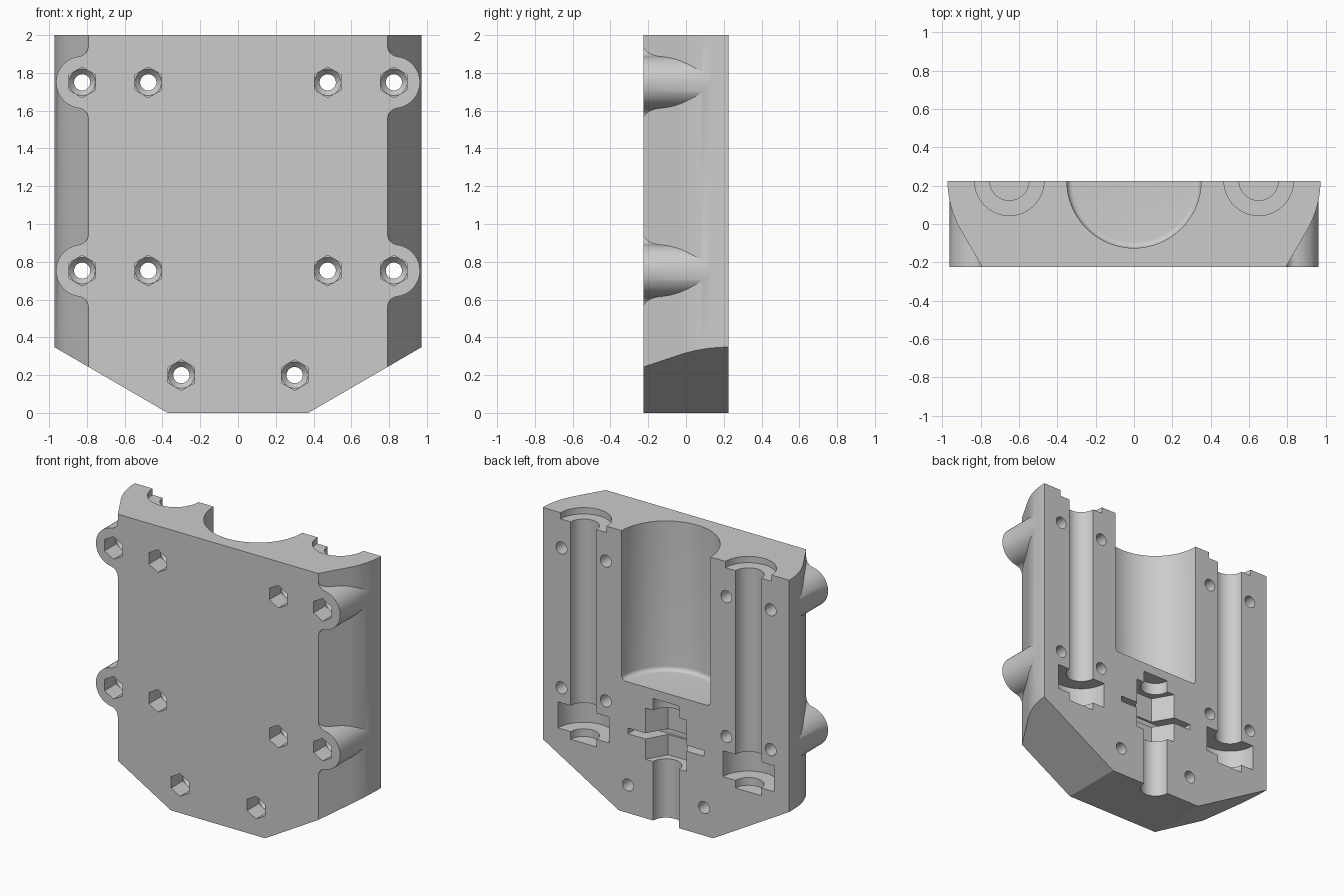
import bpy, bmesh, math

if "Cube" in bpy.data.objects:
    bpy.data.objects.remove(bpy.data.objects["Cube"])

F, B = -0.225, 0.225      # front and back planes
grey = bpy.data.materials.new("light grey")
grey.diffuse_color = (0.6, 0.6, 0.6, 1)
grey.use_nodes = True
grey.node_tree.nodes["Principled BSDF"].inputs["Base Color"].default_value = grey.diffuse_color


def loft(name, rings, axis):
    """Solid through rings [(points, height)], stacked along z or y."""
    bm = bmesh.new()
    loops = []
    for pts, h in rings:
        loops.append([bm.verts.new((u, v, h) if axis == 'z' else (u, h, v)) for u, v in pts])
    n = len(loops[0])
    for a, b in zip(loops, loops[1:]):
        for i in range(n):
            j = (i + 1) % n
            bm.faces.new((a[i], a[j], b[j], b[i]))
    bm.faces.new(loops[0])
    bm.faces.new(loops[-1])
    bmesh.ops.recalc_face_normals(bm, faces=bm.faces)
    me = bpy.data.meshes.new(name)
    bm.to_mesh(me)
    bm.free()
    ob = bpy.data.objects.new(name, me)
    bpy.context.collection.objects.link(ob)
    me.materials.append(grey)
    return ob


def circle(cx, cy, r, n=64, turn=0.0):
    return [(cx + r * math.cos(turn + 2 * math.pi * i / n),
             cy + r * math.sin(turn + 2 * math.pi * i / n)) for i in range(n)]


def prism(name, pts, a, b, axis):
    return loft(name, [(pts, a), (pts, b)], axis)


def arc(cx, cy, r, a0, a1, n):
    return [(cx + r * math.cos(a0 + (a1 - a0) * i / n),
             cy + r * math.sin(a0 + (a1 - a0) * i / n)) for i in range(n + 1)]


# Body: cross-section with sloped and rounded flanks
right = [(0.791, F)] + arc(0.462, B, 0.51, -math.pi / 6, 0, 16)
section = right + [(-x, y) for x, y in reversed(right)]
body = prism("shell_half", section, 0, 2, 'z')


def combine(tool, op):
    m = body.modifiers.new("op", 'BOOLEAN')
    m.operation, m.object, m.solver = op, tool, 'EXACT'
    dg = bpy.context.evaluated_depsgraph_get()
    me = bpy.data.meshes.new_from_object(body.evaluated_get(dg))
    body.modifiers.clear()
    body.data = me
    bpy.data.objects.remove(tool)


def cut(tool):
    combine(tool, 'DIFFERENCE')


# Angled lower corners
outline = [(-0.372, 0), (0.372, 0), (0.972, 0.348), (1.2, 0.482), (1.2, 2.2),
           (-1.2, 2.2), (-1.2, 0.482), (-0.972, 0.348)]
for s in (-1, 1):
    cut(prism("corner", [(s * 0.372, 0), (s * 1.2, 0.48024), (s * 1.2, -0.2), (s * 0.372, -0.2)],
              -0.5, 0.5, 'y'))

# Screw bosses blended into the flanks
R, fr, bx, ex = 0.138, 0.06, 0.825, 0.791
dx = ex + fr - bx
dz = math.sqrt((R + fr) ** 2 - dx ** 2)
t = math.atan2(dz, dx)
upper = [(0.72, dz)] + arc(ex + fr, dz, fr, math.pi, math.pi + t, 10)
edge = upper + arc(bx, 0, R, t, -t, 32)[1:-1] + [(x, -z) for x, z in reversed(upper)]
for s in (-1, 1):
    for zc in (0.753, 1.75):
        combine(prism("boss", [(s * x, zc + z) for x, z in edge], F, 0.15, 'y'), 'UNION')

# Screw holes with hexagonal nut pockets and tapered floors
spots = [(x, z) for x in (0.475, 0.825) for z in (0.753, 1.75)] + [(0.3, 0.2)]
for s in (-1, 1):
    for x, z in spots:
        cut(prism("nut_pocket", circle(s * x, z, 0.081, 6, math.pi / 6), F - 0.1, F + 0.13, 'y'))
        cut(loft("screw_hole", [(circle(s * x, z, 0.07, 32), F + 0.12),
                                (circle(s * x, z, 0.07, 32), F + 0.13),
                                (circle(s * x, z, 0.043, 32), F + 0.16),
                                (circle(s * x, z, 0.043, 32), B + 0.1)], 'y'))

# Large central bore with a rounded floor edge
f = 0.03
rings = [(circle(0, B, 0.35 - f + f * math.sin(a), 96), 0.935 + f - f * math.cos(a))
         for a in [math.pi / 2 * i / 6 for i in range(7)]]
cut(loft("motor_bore", rings + [(circle(0, B, 0.35, 96), 2.2)], 'z'))

# Side rod channels with top recess and lower cup
for s in (-1, 1):
    x = s * 0.65
    cut(prism("rod_channel", circle(x, B, 0.102), 0.405, 2.2, 'z'))
    cut(prism("top_recess", circle(x, B, 0.181), 1.955, 2.3, 'z'))
    cut(prism("lower_cup", circle(x, B, 0.201), 0.46, 0.645, 'z'))

# Central output shaft, coupling pocket and thin cross slot
cut(prism("shaft_channel", circle(0, B, 0.102), -0.2, 0.87, 'z'))
cut(prism("coupling_pocket", circle(0, B, 0.163, 6), 0.42, 0.785, 'z'))
cut(prism("cross_slot", [(-0.3, 0.07), (0.3, 0.07), (0.3, 0.4), (-0.3, 0.4)], 0.565, 0.606, 'z'))

# Smooth the rounded surfaces only
body.data.materials.clear()
body.data.materials.append(grey)
for p in body.data.polygons:
    p.material_index = 0
bpy.context.view_layer.objects.active = body
body.select_set(True)
bpy.ops.object.shade_smooth_by_angle(angle=math.radians(25))
